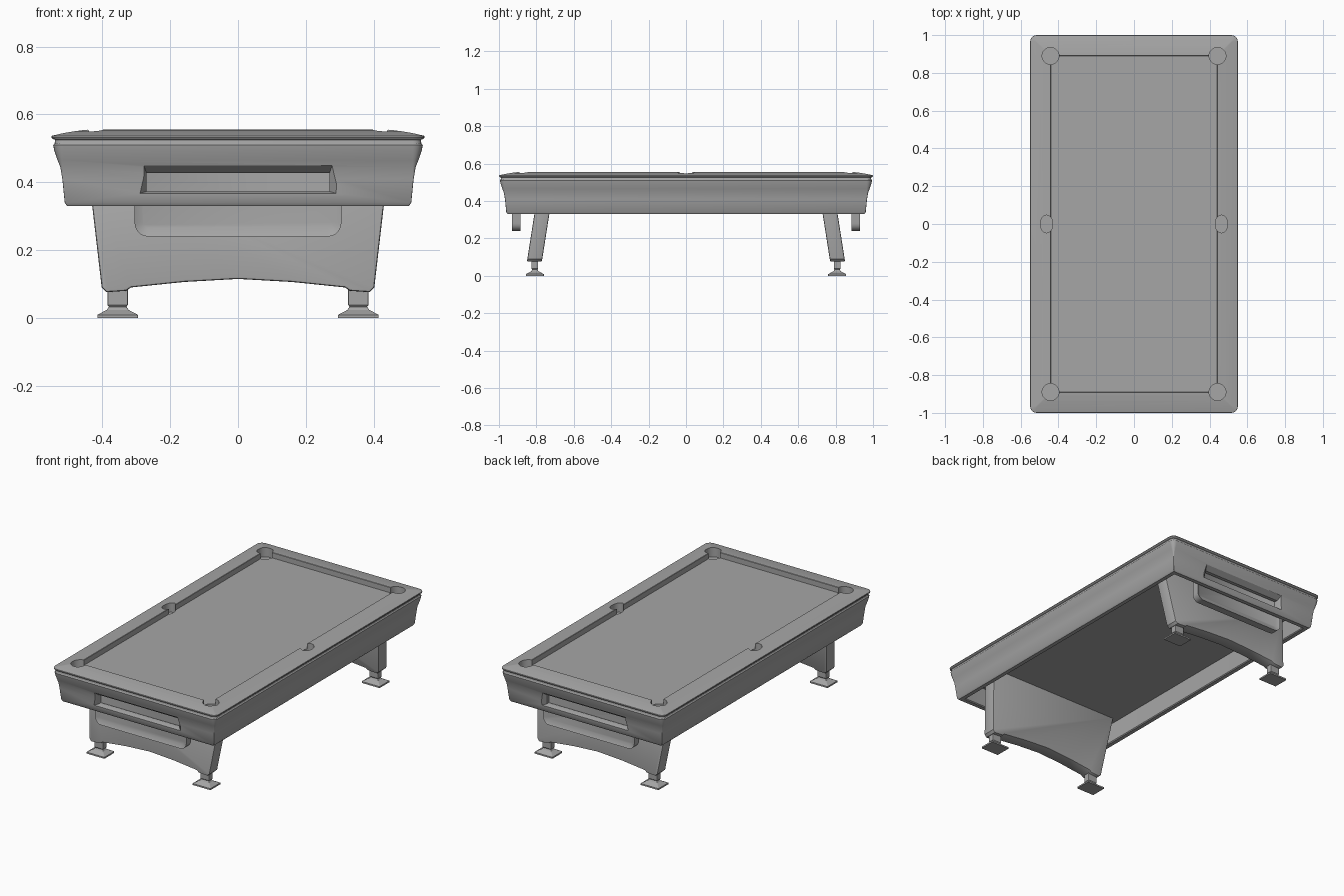
import bpy, bmesh, math
from mathutils import Vector

if "Cube" in bpy.data.objects:
    bpy.data.objects.remove(bpy.data.objects["Cube"])

grey = bpy.data.materials.new("plain grey")
grey.use_nodes = True
grey.diffuse_color = (0.38, 0.38, 0.38, 1)
grey.node_tree.nodes["Principled BSDF"].inputs["Base Color"].default_value = grey.diffuse_color


def finish(name, bm):
    bmesh.ops.recalc_face_normals(bm, faces=bm.faces)
    mesh = bpy.data.meshes.new(name)
    bm.to_mesh(mesh)
    bm.free()
    obj = bpy.data.objects.new(name, mesh)
    obj.data.materials.append(grey)
    bpy.context.collection.objects.link(obj)
    return obj


def activate(obj):
    bpy.ops.object.select_all(action="DESELECT")
    obj.select_set(True)
    bpy.context.view_layer.objects.active = obj


def smooth(obj, angle=30):
    activate(obj)
    bpy.ops.object.shade_smooth_by_angle(angle=math.radians(angle))


def rounded_rect(hx, hy, r, steps=5):
    pts = []
    for k, (sx, sy) in enumerate([(1, 1), (-1, 1), (-1, -1), (1, -1)]):
        for i in range(steps + 1):
            a = math.pi / 2 * (k + i / steps)
            pts.append((sx * (hx - r) + r * math.cos(a), sy * (hy - r) + r * math.sin(a)))
    return pts


def loft(name, hx, hy, r, profile, center=(0, 0)):
    """Stack rounded rectangles given as (inset, height), capped at both ends."""
    bm = bmesh.new()
    rings = []
    for inset, z in profile:
        pts = rounded_rect(hx - inset, hy - inset, max(r - inset, 0.003))
        rings.append([bm.verts.new((x + center[0], y + center[1], z)) for x, y in pts])
    for a, b in zip(rings, rings[1:]):
        for i in range(len(a)):
            j = (i + 1) % len(a)
            bm.faces.new((a[i], a[j], b[j], b[i]))
    bm.faces.new(rings[0])
    bm.faces.new(rings[-1])
    return finish(name, bm)


def prism(bm, outline, y0, y1):
    """Extrude an x-z outline from y0 to y1; returns the face at y1."""
    a = [bm.verts.new((x, y0, z)) for x, z in outline]
    b = [bm.verts.new((x, y1, z)) for x, z in outline]
    for i in range(len(a)):
        j = (i + 1) % len(a)
        bm.faces.new((a[i], a[j], b[j], b[i]))
    bm.faces.new(a)
    return bm.faces.new(b)


def mirrored(half):
    return half + [(-x, z) for x, z in reversed(half) if x > 0]


def cut(target, cutter):
    activate(target)
    mod = target.modifiers.new("cut", "BOOLEAN")
    mod.operation = "DIFFERENCE"
    mod.solver = "EXACT"
    mod.object = cutter
    bpy.ops.object.modifier_apply(modifier=mod.name)
    bpy.data.objects.remove(cutter)


# Cabinet: hollow underside, flared apron, grooved rim, sloped rails, bed
table = loft("table_body", 0.55, 1.0, 0.035, [
    (0.075, 0.45), (0.075, 0.335), (0.07, 0.33), (0.046, 0.33), (0.039, 0.34),
    (0.032, 0.41), (0.026, 0.445), (0.018, 0.465), (0.008, 0.495), (0.005, 0.51),
    (0.009, 0.514), (0.011, 0.525), (0.003, 0.528), (0, 0.532), (0.001, 0.537),
    (0.03, 0.544), (0.065, 0.55), (0.095, 0.554), (0.108, 0.555), (0.11, 0.553),
    (0.11, 0.522)])

# Pockets
pockets = [(sx * 0.442, sy * 0.89, 0.045, 0.045) for sx in (-1, 1) for sy in (-1, 1)]
pockets += [(sx * 0.463, 0, 0.033, 0.047) for sx in (-1, 1)]
for x, y, rx, ry in pockets:
    bm = bmesh.new()
    bmesh.ops.create_cone(bm, cap_ends=True, segments=20, radius1=1, radius2=1, depth=0.12)
    bmesh.ops.scale(bm, verts=bm.verts, vec=(rx, ry, 1))
    bmesh.ops.translate(bm, verts=bm.verts, vec=(x, y, 0.555))
    cut(table, finish("pocket_cutter", bm))

# Ball openings in both ends, flaring outward
for side in (-1, 1):
    bm = bmesh.new()
    outer = [(-0.31, 0.361), (0.31, 0.361), (0.28, 0.456), (-0.28, 0.456)]
    inner = [(-0.27, 0.373), (0.27, 0.373), (0.27, 0.428), (-0.27, 0.428)]
    rings = [[bm.verts.new((x, side * y, z)) for x, z in pts]
             for pts, y in ((outer, 0.985), (inner, 0.945), (inner, 0.9))]
    for a, b in zip(rings, rings[1:]):
        for i in range(4):
            bm.faces.new((a[i], a[(i + 1) % 4], b[(i + 1) % 4], b[i]))
    bm.faces.new(rings[0])
    bm.faces.new(rings[-1])
    cut(table, finish("opening_cutter", bm))
smooth(table)

# Leg outline with an arched lower edge
leg_outline = mirrored([(0.445, 0.46), (0.402, 0.09), (0.388, 0.076), (0.33, 0.08),
                        (0.315, 0.09), (0.16, 0.106), (0, 0.115)])
# Ball tray outline with rounded lower corners
tray_half = [(0.305, 0.47)]
for i in range(6):
    a = math.pi / 2 * i / 5
    tray_half.append((0.265 + 0.04 * math.cos(a), 0.28 - 0.04 * math.sin(a)))
tray_outline = mirrored(tray_half)

for side, end in ((-1, "front"), (1, "back")):
    # Leaning leg panel
    bm = bmesh.new()
    prism(bm, leg_outline, -0.04, 0.04)
    for v in bm.verts:
        v.co.y += side * (0.8225 - 0.157 * v.co.z)
    leg = finish(end + "_leg_panel", bm)
    bevel = leg.modifiers.new("bevel", "BEVEL")
    bevel.width = 0.007
    bevel.segments = 2
    bevel.limit_method = "ANGLE"
    bevel.angle_limit = math.radians(50)
    activate(leg)
    bpy.ops.object.modifier_apply(modifier=bevel.name)
    smooth(leg)

    # Ball tray with a sunken front
    bm = bmesh.new()
    face = prism(bm, tray_outline, side * 0.885, side * 0.93)
    bmesh.ops.recalc_face_normals(bm, faces=bm.faces)
    bmesh.ops.inset_region(bm, faces=[face], thickness=0.025, depth=0)
    bmesh.ops.translate(bm, verts=face.verts, vec=Vector((0, -side * 0.012, 0)))
    smooth(finish(end + "_ball_tray", bm))

    # Levelling feet
    for sx, hand in ((1, "left"), (-1, "right")):
        loft(f"{end}_{hand}_foot", 0.06, 0.048, 0.003,
             [(0, 0), (0, 0.009), (0.028, 0.024), (0.034, 0.033), (0.03, 0.038), (0.03, 0.1)],
             (sx * 0.355, side * 0.808))
